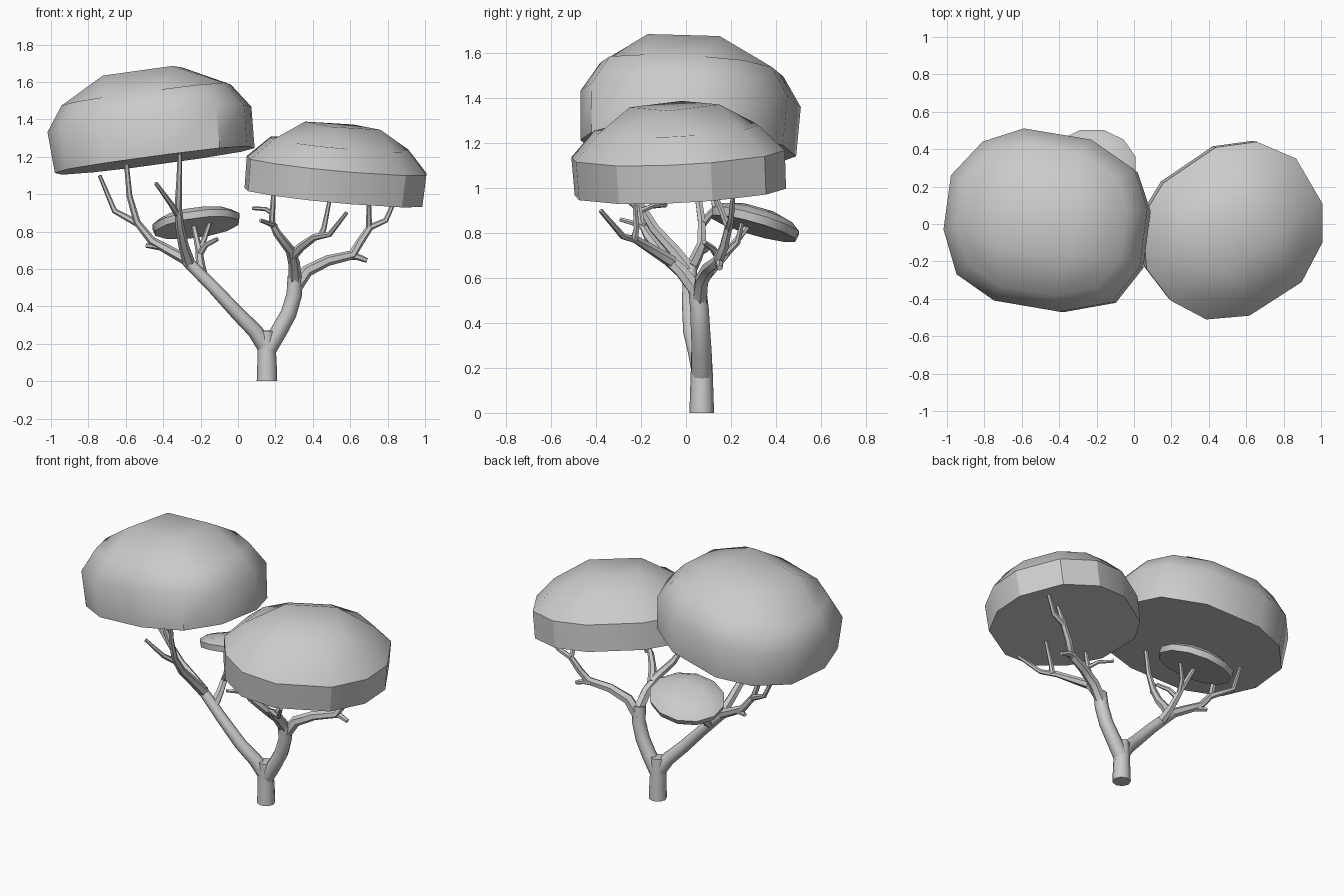
import bpy, bmesh, math
from mathutils import Vector

default_cube = bpy.data.objects.get("Cube")
if default_cube:
    bpy.data.objects.remove(default_cube, do_unlink=True)

grey = bpy.data.materials.new("plain grey")
grey.use_nodes = True
grey.diffuse_color = (0.6, 0.6, 0.6, 1)
grey.node_tree.nodes["Principled BSDF"].inputs["Base Color"].default_value = (0.6, 0.6, 0.6, 1)


def finish(bm, name, angle):
    """Turn a bmesh into a named, shaded object."""
    bmesh.ops.recalc_face_normals(bm, faces=bm.faces)
    mesh = bpy.data.meshes.new(name)
    bm.to_mesh(mesh)
    bm.free()
    mesh.materials.append(grey)
    obj = bpy.data.objects.new(name, mesh)
    bpy.context.collection.objects.link(obj)
    bpy.ops.object.select_all(action='DESELECT')
    obj.select_set(True)
    bpy.context.view_layer.objects.active = obj
    bpy.ops.object.shade_smooth_by_angle(angle=math.radians(angle))
    return obj


def canopy(name, outline, centre, slope, profile, angle):
    """Tilted dome: twelve-sided rings closed by a three by three cap.
    The outline starts on a cap corner; profile rows are (scale, height)."""
    bm = bmesh.new()
    middle = Vector(centre)

    def place(point, scale, height):
        flat = (Vector(point) - middle.xy) * scale
        rise = middle.z + slope[0] * flat.x + slope[1] * flat.y + height
        return bm.verts.new((middle.x + flat.x - slope[0] * height,
                             middle.y + flat.y - slope[1] * height, rise))

    rings = [[place(p, s, h) for p in outline] for s, h in profile[:-1]]
    bm.faces.new(rings[0])
    count = len(outline)
    for low, high in zip(rings, rings[1:]):
        for i in range(count):
            j = (i + 1) % count
            bm.faces.new((low[i], low[j], high[j], high[i]))
    # Cap with four inner corners
    rim = rings[-1]
    inner = [place(outline[3 * k], *profile[-1]) for k in range(4)]
    for k in range(4):
        i = 3 * k
        bm.faces.new((rim[i - 1], rim[i], rim[i + 1], inner[k]))
        bm.faces.new((rim[i + 1], rim[i + 2], inner[(k + 1) % 4], inner[k]))
    bm.faces.new(inner)
    return finish(bm, name, angle)


def branch(name, path, start, end, sides=6):
    """Tapered tube along a path, capped at both ends."""
    bm = bmesh.new()
    points = [Vector(p) for p in path]
    last = len(points) - 1
    rings = []
    for n, point in enumerate(points):
        tangent = (points[min(n + 1, last)] - points[max(n - 1, 0)]).normalized()
        across = tangent.cross(Vector((0, 1, 0))).normalized()
        other = tangent.cross(across)
        radius = start + (end - start) * n / last
        ring = []
        for i in range(sides):
            a = math.tau * i / sides
            ring.append(bm.verts.new(point + radius * (math.cos(a) * across + math.sin(a) * other)))
        rings.append(ring)
    for low, high in zip(rings, rings[1:]):
        for i in range(sides):
            j = (i + 1) % sides
            bm.faces.new((low[i], low[j], high[j], high[i]))
    bm.faces.new(rings[0])
    bm.faces.new(rings[-1])
    return finish(bm, name, 50)


# Large tilted canopy on the right-hand limb
canopy("tall_canopy",
       [(.03, .28), (-.2, .44), (-.56, .5), (-.78, .43), (-.95, .25), (-.99, -.04),
        (-.92, -.28), (-.72, -.42), (-.37, -.48), (-.09, -.43), (.06, -.24), (.1, .07)],
       (-.45, 0, 1.18), (.13, -.05), [(.98, 0), (1, .22), (.83, .35), (.45, .475)], 40)

# Wide canopy on the left-hand limb
canopy("low_canopy",
       [(.03, .05), (.05, -.23), (.18, -.4), (.37, -.5), (.6, -.48), (.88, -.3),
        (.99, -.09), (.99, .12), (.85, .36), (.64, .45), (.42, .42), (.14, .23)],
       (.53, -.03, .98), (-.1, .06), [(.99, 0), (1, .17), (.77, .285), (.42, .385)], 28)

# Small thin canopy behind
oval = []
for step in range(12):
    turn = math.tau * (step + 1.5) / 12
    oval.append((-.22 + .24 * math.cos(turn), .3 + .2 * math.sin(turn)))
canopy("small_back_canopy", oval, (-.22, .3, .82), (.13, -.28),
       [(.96, 0), (1, .035), (.8, .065), (.45, .085)], 40)

# Trunk and the two main limbs
branch("trunk", [(.155, .07, 0), (.155, .07, .1), (.152, .07, .2), (.152, .068, .27)], .055, .045, 8)
branch("left_limb", [(.16, .07, .17), (.22, .07, .27), (.27, .065, .36), (.3, .06, .46), (.305, .05, .56)],
       .046, .04, 8)
branch("right_limb", [(.15, .07, .18), (.09, .05, .27), (0, .025, .36), (-.13, .015, .5), (-.28, .02, .65)],
       .045, .03, 8)

# Branches under the wide canopy
branch("left_inner_branch", [(.305, .05, .54), (.3, -.02, .63), (.28, -.1, .7), (.21, -.17, .79),
                             (.18, -.2, .85), (.19, -.22, 1)], .036, .012)
branch("left_inner_twig", [(.2, -.18, .83), (.12, -.29, .86)], .015, .01)
branch("left_inner_spur", [(.18, -.2, .9), (.15, -.15, .92), (.08, -.09, .925)], .013, .01)
branch("left_front_branch", [(.29, -.06, .67), (.34, -.14, .72), (.41, -.22, .77), (.49, -.28, .785),
                             (.58, -.38, .9)], .028, .01)
branch("left_front_shoot", [(.44, -.23, .77), (.46, -.22, .82), (.49, -.23, .97)], .018, .01)
branch("left_outer_branch", [(.3, .06, .49), (.37, .07, .59), (.48, .1, .645), (.61, .14, .675),
                             (.65, .17, .74), (.71, .19, .83)], .036, .018)
branch("left_outer_tip", [(.7, .19, .82), (.79, .2, .86), (.84, .21, .97)], .018, .011)
branch("left_outer_shoot", [(.7, .19, .82), (.7, .13, .97)], .017, .011)
branch("left_outer_stub", [(.59, .14, .67), (.64, .15, .665), (.69, .15, .645)], .022, .013)

# Branches under the tall canopy
branch("right_outer_branch", [(-.26, .02, .64), (-.37, .05, .7), (-.46, .07, .75), (-.54, .07, .85),
                              (-.58, .05, .99), (-.6, .04, 1.2)], .03, .012)
branch("right_outer_stub", [(-.42, .06, .72), (-.49, .09, .725)], .02, .012)
branch("right_outer_tip", [(-.53, .07, .84), (-.66, .13, .91), (-.74, .1, 1.1)], .02, .01)
branch("right_front_branch", [(-.26, .02, .63), (-.29, -.05, .72), (-.31, -.14, .82), (-.32, -.2, .92),
                              (-.315, -.24, 1.05), (-.31, -.26, 1.22)], .032, .012)
branch("right_front_tip", [(-.32, -.18, .89), (-.36, -.26, .95), (-.44, -.33, 1.06)], .019, .01)
branch("right_back_branch", [(-.19, .02, .56), (-.2, .1, .62), (-.21, .18, .71), (-.24, .29, .85)], .03, .013)
branch("right_back_twig", [(-.205, .15, .68), (-.17, .12, .73), (-.11, .08, .76)], .018, .011)
branch("right_back_shoot", [(-.21, .17, .7), (-.18, .23, .76), (-.15, .25, .85)], .017, .011)
